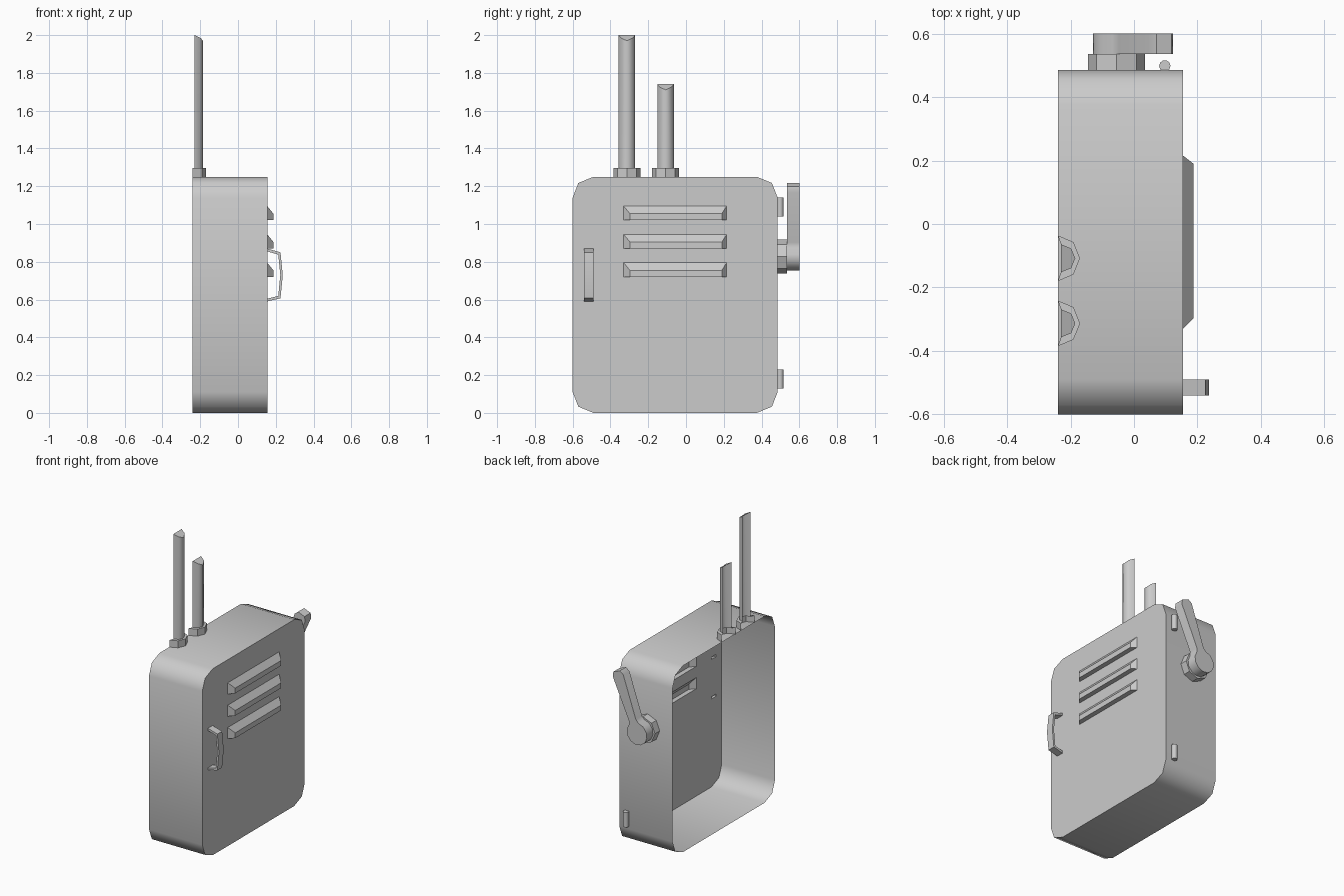
import bpy, bmesh, math
from mathutils import Vector

if "Cube" in bpy.data.objects:
    bpy.data.objects.remove(bpy.data.objects["Cube"])

XB, XF = -0.24, 0.155          # open back and front panel planes
Y0, Y1, ZT = -0.60, 0.485, 1.25


def loft(name, rings, closed=True, cap_end=False, cap_start=False, smooth=30, holes=None):
    """Skin a list of point rings; optional end caps, the end cap may carry holes."""
    bm = bmesh.new()
    rows = [[bm.verts.new(p) for p in r] for r in rings]
    n = len(rows[0])
    for a, b in zip(rows, rows[1:]):
        for i in range(n if closed else n - 1):
            j = (i + 1) % n
            bm.faces.new((a[i], a[j], b[j], b[i]))
    if cap_start:
        bm.faces.new(rows[0])
    if cap_end and not holes:
        bm.faces.new(rows[-1])
    if holes:
        edges = []
        for loop in [rows[-1]] + [[bm.verts.new(p) for p in h] for h in holes]:
            for i in range(len(loop)):
                pair = (loop[i], loop[(i + 1) % len(loop)])
                edges.append(bm.edges.get(pair) or bm.edges.new(pair))
        bmesh.ops.triangle_fill(bm, edges=edges, use_beauty=True, normal=(1, 0, 0))
    bmesh.ops.recalc_face_normals(bm, faces=bm.faces[:])
    me = bpy.data.meshes.new(name)
    bm.to_mesh(me)
    bm.free()
    ob = bpy.data.objects.new(name, me)
    bpy.context.collection.objects.link(ob)
    bpy.ops.object.select_all(action='DESELECT')
    ob.select_set(True)
    bpy.context.view_layer.objects.active = ob
    bpy.ops.object.shade_smooth_by_angle(angle=math.radians(smooth))
    return ob


def rect(x, ya, yb, za, zb):
    return [(x, ya, za), (x, yb, za), (x, yb, zb), (x, ya, zb)]


# Louvres: wedge vents, open into the hollow case
holes = []
for i, z in enumerate((0.72, 0.87, 1.02)):
    base = rect(XF, -0.33, 0.215, z, z + 0.075)
    holes.append(base)
    loft(f"louvre_{i + 1}", [base, rect(0.187, -0.297, 0.19, z, z + 0.035)], cap_end=True)

# Pull handle: hollow bent bar whose ends open into the case
outer = [(XF, 0.87), (0.225, 0.85), (0.237, 0.73), (0.225, 0.607), (XF, 0.59)]
inner = [(XF, 0.855), (0.213, 0.838), (0.224, 0.73), (0.213, 0.619), (XF, 0.605)]
sections = [[(a[0], -0.54, a[1]), (a[0], -0.49, a[1]), (b[0], -0.49, b[1]), (b[0], -0.54, b[1])]
            for a, b in zip(outer, inner)]
loft("pull_handle", sections)
holes += [sections[0], sections[-1]]

# Case: rounded tray, open at the back
corner = [(0, 0.11), (0.03, 0.033), (0.11, 0)]
outline = [(Y0 + a, b) for a, b in corner]
outline += [(Y1 - a, b) for a, b in reversed(corner)]
outline += [(Y1 - a, ZT - b) for a, b in corner]
outline += [(Y0 + a, ZT - b) for a, b in reversed(corner)]
loft("case", [[(x, y, z) for y, z in outline] for x in (XB, XF)], smooth=50, holes=holes)


# Antennas: half-octagon tubes open at the back, each in a collar
def half_ring(x, y, depth, half, z, drop=0):
    pts = []
    for k in range(5):
        a = math.pi * k / 4
        pts.append((x + depth * math.sin(a), y + half * math.cos(a), z - drop * math.sin(a) ** 2))
    return pts


for name, y, top in (("long", -0.313, 2.0), ("short", -0.108, 1.74)):
    loft(f"{name}_antenna_collar",
         [half_ring(XB, y, 0.07, 0.072, 1.245), half_ring(XB, y, 0.07, 0.072, 1.297),
          half_ring(-0.23, y, 0.045, 0.044, 1.297)], closed=False)
    loft(f"{name}_antenna",
         [half_ring(-0.23, y, 0.045, 0.044, 1.297), half_ring(-0.23, y, 0.045, 0.044, top, 0.03)],
         closed=False, cap_end=True, smooth=50)


# Latch: octagonal pivot with a leaning lever
CX, CZ = -0.055, 0.829
pivot = [(CX + 0.09 * math.cos(k * math.pi / 4), CZ + 0.09 * math.sin(k * math.pi / 4)) for k in range(8)]
loft("latch_pivot", [[(x, y, z) for x, z in pivot] for y in (Y1, 0.535)], cap_end=True)

lean = math.radians(21.5)
disc = [(0.075 * math.sin(math.radians(t)), 0.075 * math.cos(math.radians(t))) for t in range(30, 331, 30)]
lever = [(0.028, 0.09)] + disc + [(-0.028, 0.09), (-0.042, 0.38), (-0.026, 0.408), (0.026, 0.408), (0.042, 0.38)]
lever = [(CX + u * math.cos(lean) + v * math.sin(lean), CZ - u * math.sin(lean) + v * math.cos(lean))
         for u, v in lever]
loft("latch_lever", [[(x, y, z) for x, z in lever] for y in (0.535, 0.60)],
     cap_start=True, cap_end=True, smooth=35)

# Hinge pins
for name, z in (("lower", 0.13), ("upper", 1.04)):
    ring = [(0.097 + 0.018 * math.cos(k * math.pi / 5), 0.498 + 0.018 * math.sin(k * math.pi / 5))
            for k in range(10)]
    loft(f"{name}_hinge_pin", [[(x, y, h) for x, y in ring] for h in (z, z + 0.1)],
         cap_start=True, cap_end=True, smooth=40)
